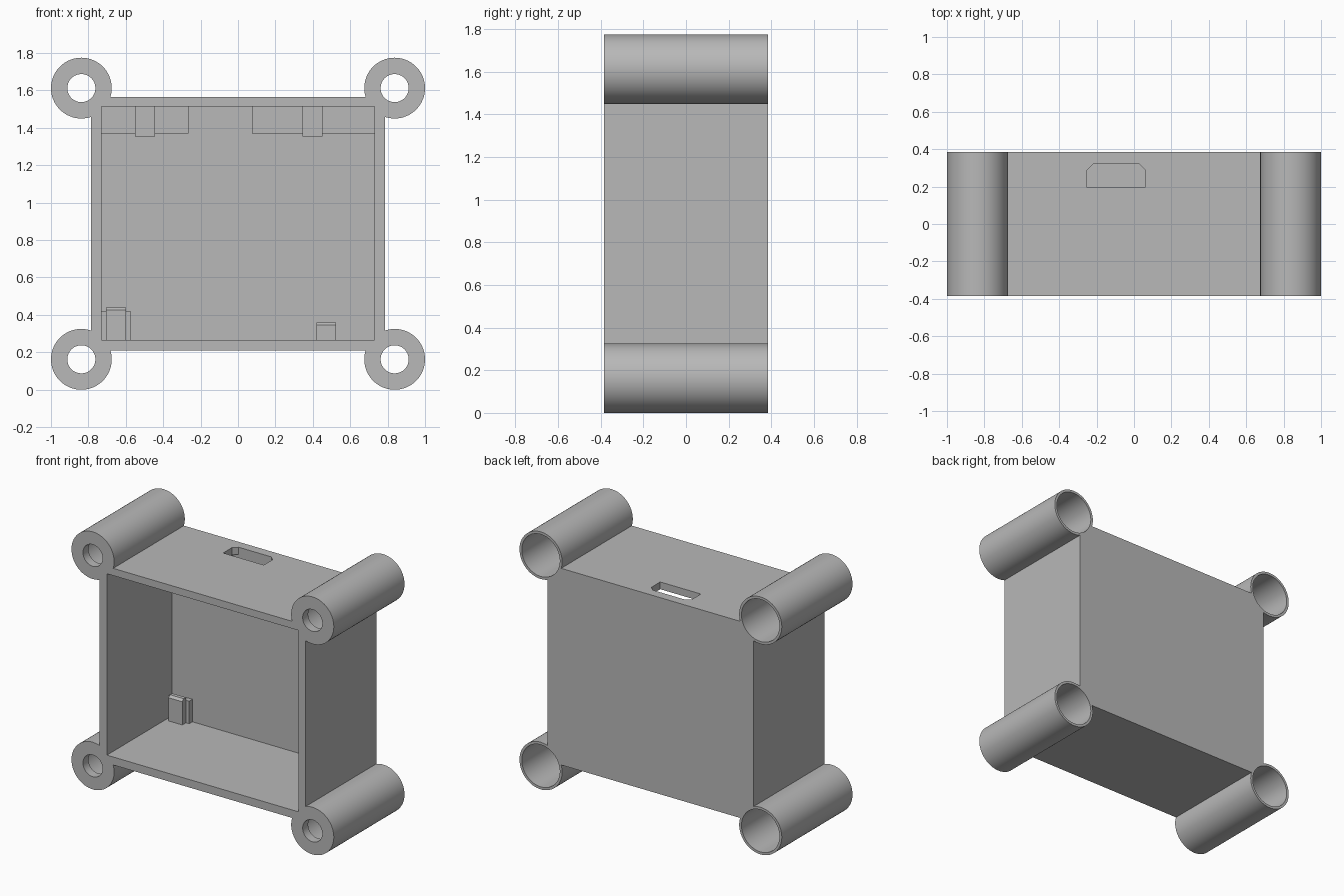
import bpy, bmesh, math
from mathutils import Matrix, Vector

cube = bpy.data.objects.get("Cube")
if cube:
    bpy.data.objects.remove(cube, do_unlink=True)

grey = bpy.data.materials.new("plain grey")
grey.use_nodes = True
colour = (0.48, 0.48, 0.48, 1)
grey.diffuse_color = colour
grey.node_tree.nodes["Principled BSDF"].inputs["Base Color"].default_value = colour

FRONT, BACK = -0.385, 0.385
INNER_BACK = 0.325
FLOOR, CEILING = 0.265, 1.515
TUBE_X, TUBE_ZS = 0.8375, (0.1625, 1.6125)


def finish(name, bm):
    bmesh.ops.recalc_face_normals(bm, faces=bm.faces)
    mesh = bpy.data.meshes.new(name)
    bm.to_mesh(mesh)
    bm.free()
    mesh.materials.append(grey)
    ob = bpy.data.objects.new(name, mesh)
    bpy.context.collection.objects.link(ob)
    return ob


def box(name, x, y, z):
    bm = bmesh.new()
    size = Vector((x[1] - x[0], y[1] - y[0], z[1] - z[0]))
    mid = Vector((sum(x), sum(y), sum(z))) / 2
    bmesh.ops.create_cube(bm, size=1, matrix=Matrix.Translation(mid) @ Matrix.Diagonal(size).to_4x4())
    return finish(name, bm)


def cylinders(name, radius, y0, y1):
    """One cylinder along y at each corner."""
    bm = bmesh.new()
    for x in (-TUBE_X, TUBE_X):
        for z in TUBE_ZS:
            place = Matrix.Translation((x, (y0 + y1) / 2, z)) @ Matrix.Rotation(math.pi / 2, 4, "X")
            bmesh.ops.create_cone(bm, cap_ends=True, segments=64, radius1=radius,
                                  radius2=radius, depth=y1 - y0, matrix=place)
    return finish(name, bm)


def prism(name, points, direction):
    """Extrude a flat outline along a direction."""
    bm = bmesh.new()
    face = bm.faces.new([bm.verts.new(p) for p in points])
    out = bmesh.ops.extrude_face_region(bm, geom=[face])
    verts = [g for g in out["geom"] if isinstance(g, bmesh.types.BMVert)]
    bmesh.ops.translate(bm, verts=verts, vec=direction)
    return finish(name, bm)


def combine(target, other, operation):
    other.hide_render = True
    mod = target.modifiers.new(operation.lower(), "BOOLEAN")
    mod.operation = operation
    mod.solver = "EXACT"
    mod.object = other
    bpy.context.view_layer.objects.active = target
    bpy.ops.object.modifier_apply(modifier=mod.name)
    bpy.data.objects.remove(other, do_unlink=True)


# Case with four corner tubes
case = box("case", (-0.785, 0.785), (FRONT, BACK), (0.21, 1.565))
combine(case, cylinders("tubes", 0.1625, FRONT, BACK), "UNION")
# Open front, screw holes and wide rear bores
combine(case, box("cavity", (-0.73, 0.73), (FRONT - 0.1, INNER_BACK), (FLOOR, CEILING)), "DIFFERENCE")
combine(case, cylinders("bores", 0.145, FRONT + 0.06, BACK + 0.1), "DIFFERENCE")
combine(case, cylinders("holes", 0.075, FRONT - 0.1, FRONT + 0.1), "DIFFERENCE")
# Socket slot in the top wall, chamfered at the rear corners
slot = [(-0.25, 0.195), (0.06, 0.195), (0.06, 0.29), (0.03, 0.32), (-0.22, 0.32), (-0.25, 0.29)]
combine(case, prism("slot", [(x, y, CEILING - 0.03) for x, y in slot], (0, 0, 0.2)), "DIFFERENCE")

bpy.ops.object.select_all(action="DESELECT")
case.select_set(True)
bpy.context.view_layer.objects.active = case
bpy.ops.object.shade_smooth_by_angle(angle=math.radians(30))

# Board rests on the inner back wall
REST = 0.29
box("upper_right_rest", (-0.73, -0.265), (REST, INNER_BACK), (1.37, CEILING))
box("upper_left_rest", (0.075, 0.73), (REST, INNER_BACK), (1.37, CEILING))
box("lower_right_rest", (-0.73, -0.575), (REST, INNER_BACK), (FLOOR, 0.42))

# Upper tabs
for name, x in (("upper_right_tab", -0.55), ("upper_left_tab", 0.345)):
    box(name, (x, x + 0.107), (0.25, REST), (1.355, CEILING))

# Lower clips with a chamfered front lip
for name, x, top, rear in (("lower_right_clip", -0.705, 0.44, REST),
                           ("lower_left_clip", 0.42, 0.36, INNER_BACK)):
    side = [(FLOOR, 0.25), (top - 0.015, 0.25), (top, 0.265), (top, rear), (FLOOR, rear)]
    prism(name, [(x, y, z) for z, y in side], (0.105, 0, 0))
